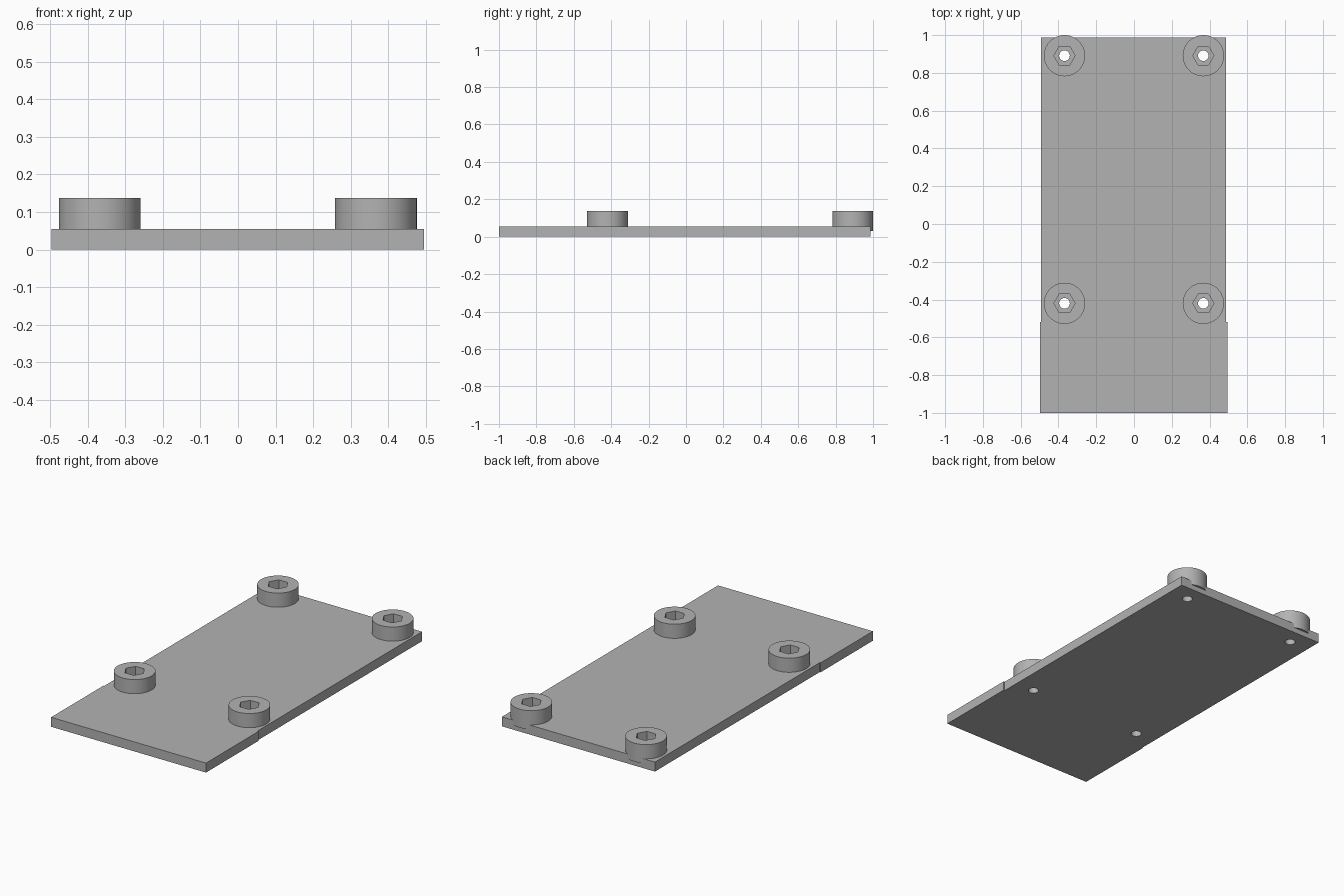
import bpy, bmesh, math

cube = bpy.data.objects.get("Cube")
if cube:
    bpy.data.objects.remove(cube, do_unlink=True)

GREY = (0.45, 0.45, 0.45, 1)
grey = bpy.data.materials.new("plain grey")
grey.use_nodes = True
grey.diffuse_color = GREY
grey.node_tree.nodes["Principled BSDF"].inputs["Base Color"].default_value = GREY

SEGMENTS = 72
THICKNESS, HEAD_TOP, HEAD_BASE, SOCKET_FLOOR = 0.055, 0.137, 0.03, 0.06
HEAD_R, HEX_R, BORE_R = 0.109, 0.056, 0.028
CENTRES = {
    "front_right": (-0.368, -0.42), "front_left": (0.367, -0.42),
    "back_right": (-0.368, 0.891), "back_left": (0.367, 0.891),
}


def finish(bm, name):
    bmesh.ops.recalc_face_normals(bm, faces=bm.faces)
    mesh = bpy.data.meshes.new(name)
    bm.to_mesh(mesh)
    bm.free()
    mesh.materials.append(grey)
    obj = bpy.data.objects.new(name, mesh)
    bpy.context.collection.objects.link(obj)
    return obj


def activate(obj):
    bpy.ops.object.select_all(action="DESELECT")
    obj.select_set(True)
    bpy.context.view_layer.objects.active = obj


def circle(radius):
    return lambda angle: radius


def hexagon(radius):
    # distance from the centre to a hexagon with corners on the x axis
    apothem = radius * math.cos(math.pi / 6)
    return lambda angle: apothem / math.cos(angle % (math.pi / 3) - math.pi / 6)


# Plate: slightly wider at the front end
outline = [(-0.497, -1), (0.495, -1), (0.495, -0.52), (0.488, -0.52),
           (0.488, 0.987), (-0.492, 0.987), (-0.492, -0.52), (-0.497, -0.52)]
bm = bmesh.new()
face = bm.faces.new([bm.verts.new((x, y, 0)) for x, y in outline])
top = bmesh.ops.extrude_face_region(bm, geom=[face])["geom"]
bmesh.ops.translate(bm, vec=(0, 0, THICKNESS),
                    verts=[v for v in top if isinstance(v, bmesh.types.BMVert)])
plate = finish(bm, "base_plate")

# Bolt bores through the plate
bm = bmesh.new()
for x, y in CENTRES.values():
    made = bmesh.ops.create_cone(bm, cap_ends=True, segments=SEGMENTS,
                                 radius1=BORE_R, radius2=BORE_R, depth=1)
    bmesh.ops.translate(bm, vec=(x, y, 0), verts=made["verts"])
cutter = finish(bm, "bore_cutter")
cutter.hide_render = True
cut = plate.modifiers.new("bores", "BOOLEAN")
cut.operation, cut.solver, cut.object = "DIFFERENCE", "EXACT", cutter
activate(plate)
bpy.ops.object.modifier_apply(modifier=cut.name)
bpy.data.objects.remove(cutter, do_unlink=True)
bpy.ops.object.shade_smooth_by_angle(angle=math.radians(30))


# Socket heads: a closed ring profile around the bore, with a hexagonal recess
PROFILE = [(circle(HEAD_R), HEAD_BASE), (circle(HEAD_R), HEAD_TOP),
           (hexagon(HEX_R), HEAD_TOP), (hexagon(HEX_R), SOCKET_FLOOR),
           (circle(BORE_R), SOCKET_FLOOR), (circle(BORE_R), HEAD_BASE)]


def socket_head(name, x, y):
    bm = bmesh.new()
    rings = []
    for reach, z in PROFILE:
        ring = []
        for i in range(SEGMENTS):
            a = math.tau * i / SEGMENTS
            ring.append(bm.verts.new((reach(a) * math.cos(a), reach(a) * math.sin(a), z)))
        rings.append(ring)
    for k, low in enumerate(rings):
        high = rings[(k + 1) % len(rings)]
        for i in range(SEGMENTS):
            j = (i + 1) % SEGMENTS
            bm.faces.new((low[i], low[j], high[j], high[i]))
    head = finish(bm, name)
    head.location = (x, y, 0)
    activate(head)
    bpy.ops.object.shade_smooth_by_angle(angle=math.radians(30))


for place, (x, y) in CENTRES.items():
    socket_head(place + "_socket_head", x, y)
